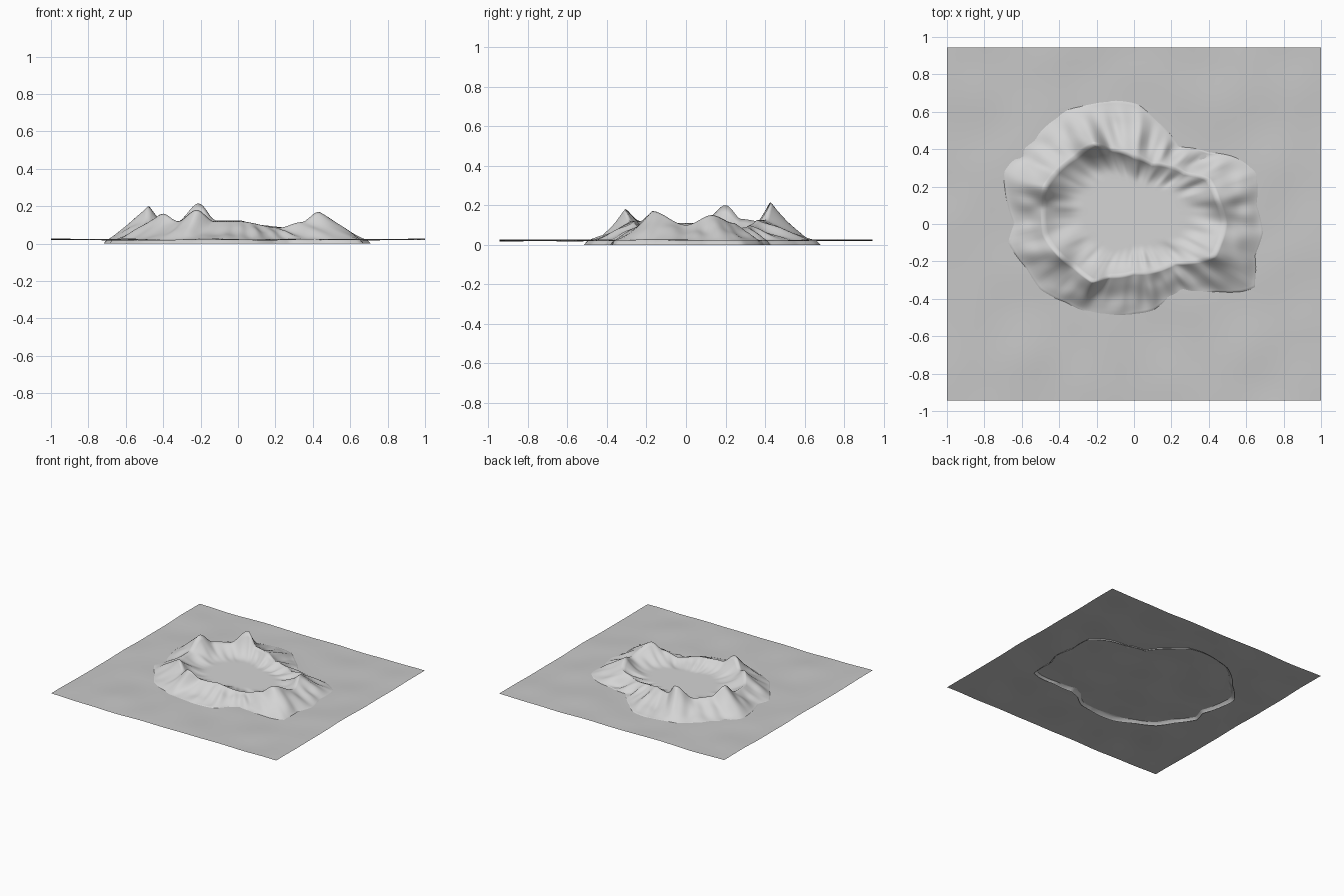
import bpy, bmesh
from math import atan2, hypot, cos, sin, pi, tau
from mathutils import Vector, noise

old = bpy.data.objects.get("Cube")
if old:
    bpy.data.objects.remove(old)

CENTRE = Vector((0, 0.06))
GROUND, FLOOR = 0.022, 0.05
SEGMENTS = 240

# Ridge line of the mountains: x, y, height
CREST = [(-.21, .43, .215), (-.12, .40, .125), (0, .36, .125), (.1, .32, .1),
         (.28, .27, .085), (.4, .24, .11), (.45, .13, .15), (.49, 0, .1),
         (.43, -.17, .17), (.34, -.2, .115), (.22, -.21, .085), (0, -.26, .12),
         (-.13, -.28, .12), (-.22, -.31, .18), (-.32, -.23, .12),
         (-.4, -.17, .16), (-.48, -.06, .11), (-.49, .08, .11),
         (-.48, .2, .2), (-.42, .28, .13), (-.32, .36, .12)]

# Outline where the slopes meet the ground: x, y
OUTLINE = [(-.7, .28), (-.55, .44), (-.36, .61), (-.28, .63), (-.1, .66),
           (.02, .64), (.12, .55), (.24, .41), (.4, .38), (.53, .36),
           (.66, .28), (.66, .1), (.69, -.05), (.65, -.17), (.65, -.34),
           (.58, -.36), (.44, -.36), (.27, -.36), (.19, -.39), (.1, -.46),
           (0, -.48), (-.22, -.49), (-.36, -.42), (-.5, -.35), (-.58, -.23),
           (-.67, -.1), (-.64, 0), (-.69, .17)]


def material(name, grey):
    mat = bpy.data.materials.new(name)
    mat.use_nodes = True
    colour = (grey, grey, grey, 1)
    mat.diffuse_color = colour
    mat.node_tree.nodes["Principled BSDF"].inputs["Base Color"].default_value = colour
    return mat


def polar(points):
    """Turn x, y, ... points into sorted (angle, radius, ...) tuples."""
    result = []
    for x, y, *rest in points:
        dx, dy = x - CENTRE.x, y - CENTRE.y
        result.append((atan2(dy, dx) % tau, hypot(dx, dy), *rest))
    return sorted(result)


def sample(table, angle, column, smooth=False):
    """Interpolate a column of a closed polar table."""
    first, last = table[0], table[-1]
    ring = [(last[0] - tau, *last[1:])] + table + [(first[0] + tau, *first[1:])]
    for a, b in zip(ring, ring[1:]):
        if a[0] <= angle <= b[0]:
            f = (angle - a[0]) / max(b[0] - a[0], 1e-6)
            if smooth:
                f = f * f * (3 - 2 * f)
            return a[column] + (b[column] - a[column]) * f
    return first[column]


def finish(bm, name, mat):
    mesh = bpy.data.meshes.new(name)
    bmesh.ops.recalc_face_normals(bm, faces=bm.faces)
    if sum(f.normal.z for f in bm.faces) < 0:
        bmesh.ops.reverse_faces(bm, faces=bm.faces)
    for face in bm.faces:
        face.smooth = True
    bm.to_mesh(mesh)
    bm.free()
    mesh.materials.append(mat)
    bpy.context.collection.objects.link(bpy.data.objects.new(name, mesh))


# Gently rolling ground sheet
bm = bmesh.new()
bmesh.ops.create_grid(bm, x_segments=50, y_segments=48, size=1)
for v in bm.verts:
    v.co.y *= 0.943
    v.co.z = GROUND + 0.008 * noise.noise(v.co * 3.5)
finish(bm, "ground", material("ground grey", 0.58))

# Ring of mountains: inner floor, steep inner wall, ridge and outer slopes
crest, outline = polar(CREST), polar(OUTLINE)
INNER = [i / 20 for i in range(1, 21)]
OUTER = [i / 18 for i in range(1, 19)] + [1.06]
bm = bmesh.new()
middle = bm.verts.new((CENTRE.x, CENTRE.y, FLOOR))
rows = []
for s in range(SEGMENTS):
    angle = tau * s / SEGMENTS
    direction = Vector((cos(angle), sin(angle)))
    ridge = sample(crest, angle, 1)
    height = sample(crest, angle, 2, True)
    edge = sample(outline, angle, 1)
    row = []

    def add(radius, z, gully):
        p = CENTRE + direction * radius
        wave = noise.noise(Vector((direction.x * 7, direction.y * 7, radius * 2)))
        fine = noise.noise(Vector((p.x * 9, p.y * 9, 3)))
        row.append(bm.verts.new((p.x, p.y, z + gully * (0.028 * wave + 0.012 * fine))))

    for t in INNER:
        rise = max(0, (t - 0.58) / 0.42)
        add(ridge * t, FLOOR + (height - FLOOR) * rise ** 2, sin(pi * rise) * 0.6)
    for t in OUTER:
        if t > 1:
            add(edge + 0.02, 0, 0)
        else:
            z = GROUND + (height - GROUND) * (1 - t) ** 1.2
            add(ridge + (edge - ridge) * t, z, sin(pi * t))
    rows.append(row)

for a, b in zip(rows, rows[1:] + rows[:1]):
    bm.faces.new((middle, a[0], b[0]))
    for i in range(len(a) - 1):
        bm.faces.new((a[i], a[i + 1], b[i + 1], b[i]))
finish(bm, "mountain_ring", material("mountain grey", 0.66))
